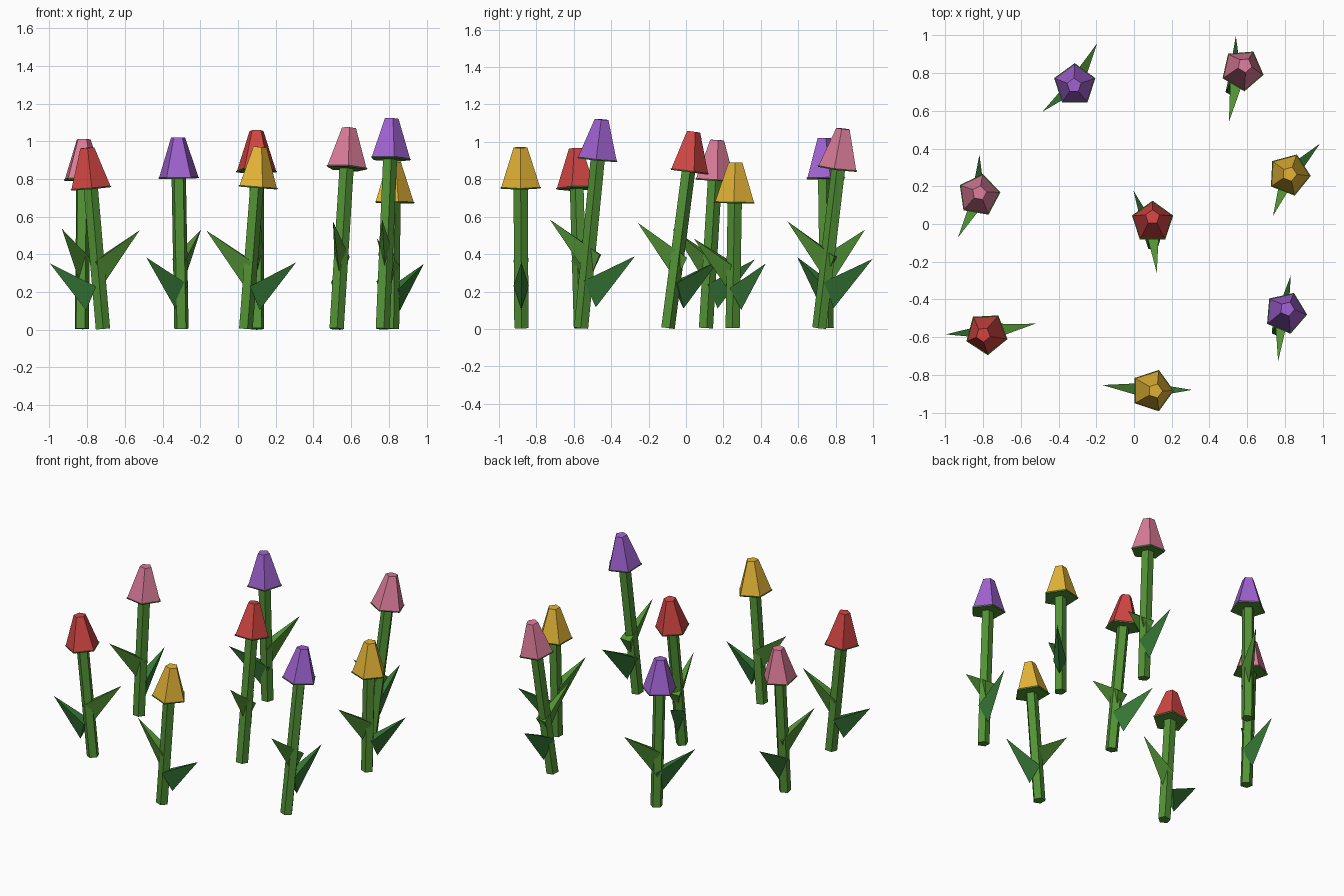
import bpy, bmesh
from math import radians
from mathutils import Vector, Matrix

cube = bpy.data.objects.get("Cube")
if cube:
    bpy.data.objects.remove(cube, do_unlink=True)


def material(name, rgb):
    mat = bpy.data.materials.new(name)
    mat.use_nodes = True
    mat.diffuse_color = (*rgb, 1)
    mat.node_tree.nodes["Principled BSDF"].inputs["Base Color"].default_value = (*rgb, 1)
    return mat


STEM = material("stem green", (0.085, 0.29, 0.036))
UPPER = material("light leaf green", (0.085, 0.29, 0.036))
LOWER = material("deep leaf green", (0.036, 0.18, 0.036))
RED = material("red petals", (0.63, 0.06, 0.055))
YELLOW = material("yellow petals", (0.76, 0.45, 0.036))
PURPLE = material("purple petals", (0.34, 0.12, 0.62))
PINK = material("pink petals", (0.70, 0.20, 0.32))


def finish(name, bm, mat):
    bmesh.ops.recalc_face_normals(bm, faces=bm.faces)
    mesh = bpy.data.meshes.new(name)
    bm.to_mesh(mesh)
    bm.free()
    mesh.materials.append(mat)
    obj = bpy.data.objects.new(name, mesh)
    bpy.context.collection.objects.link(obj)


def prism(name, mat, start, axis, spin, low, high, r_low, r_high):
    """Five-sided tapered prism between two distances along an axis."""
    tilt = Vector((0, 0, 1)).rotation_difference(axis).to_matrix().to_4x4()
    place = (Matrix.Translation(start + axis * (low + high) / 2) @ tilt
             @ Matrix.Rotation(radians(spin), 4, "Z"))
    bm = bmesh.new()
    bmesh.ops.create_cone(bm, cap_ends=True, segments=5, radius1=r_low,
                          radius2=r_high, depth=high - low)
    # turn the first corner onto local +x so spin is its compass angle
    first = bm.verts[:][0].co
    turn = Vector((first.x, first.y)).angle_signed(Vector((1, 0)))
    bm.transform(place @ Matrix.Rotation(-turn, 4, "Z"))
    finish(name, bm, mat)


def leaf(name, mat, start, axis, tip_xy, z, size):
    """Thin three-sided spike with a keel below and its wide root in the stem."""
    stem = start + axis * (z + 0.1)
    out = Vector((*tip_xy, 0)) - Vector((stem.x, stem.y, 0))
    reach = out.length + 0.008
    out.normalize()
    side = Vector((-out.y, out.x, 0))
    slope = axis.dot(out)

    def point(back, up, across=0):
        u = reach - back * size
        p = stem + out * u + side * across
        p.z = z + up * size - slope * u
        return p

    bm = bmesh.new()
    pts = [point(0, 0.273), point(0.198, 0),
           point(0.25, 0.125, 0.041), point(0.25, 0.125, -0.041)]
    verts = [bm.verts.new(p) for p in pts]
    for a, b, c in ((0, 1, 2), (0, 3, 1), (0, 2, 3), (1, 3, 2)):
        bm.faces.new((verts[a], verts[b], verts[c]))
    finish(name, bm, mat)


# petals, stem base, blossom top, petal angle, upper leaf tip, lower leaf tip
FLOWERS = [
    (PURPLE, (-.30, .75), (-.318, .735, 1.02), 90, (-.20, .95), (-.48, .60)),
    (PINK, (.522, .715), (.588, .842, 1.07), 59, (.505, .55), (.54, .99)),
    (PINK, (-.83, .105), (-.82, .165, 1.01), 80, (-.93, -.065), (-.82, .36)),
    (YELLOW, (.815, .25), (.825, .265, .89), 69, (.74, .05), (.98, .42)),
    (RED, (.10, -.10), (.098, .037, 1.055), 90, (.12, -.25), (0, .17)),
    (PURPLE, (.765, -.56), (.813, -.45, 1.12), 67, (.765, -.72), (.83, -.28)),
    (RED, (-.717, -.56), (-.80, -.587, .965), 57, (-.53, -.53), (-.99, -.585)),
    (YELLOW, (.038, -.88), (.113, -.885, .97), 72, (-.16, -.855), (.30, -.88)),
]

for petals, foot, top, spin, tip_a, tip_b in FLOWERS:
    start = Vector((*foot, 0.005))
    axis = Vector(top) - start
    length = axis.length
    axis.normalize()
    base = length - 0.213
    size = 0.3 + 0.7 * length
    prism("stem", STEM, start, axis, spin, 0, base, 0.04, 0.04)
    prism("sepal_rim", STEM, start, axis, spin, base - 0.005, base + 0.002, 0.111, 0.115)
    prism("blossom", petals, start, axis, spin, base, length, 0.11, 0.039)
    leaf("upper_leaf", UPPER, start, axis, tip_a, 0.247 * size, size)
    leaf("lower_leaf", LOWER, start, axis, tip_b, 0.112 * size, size)
